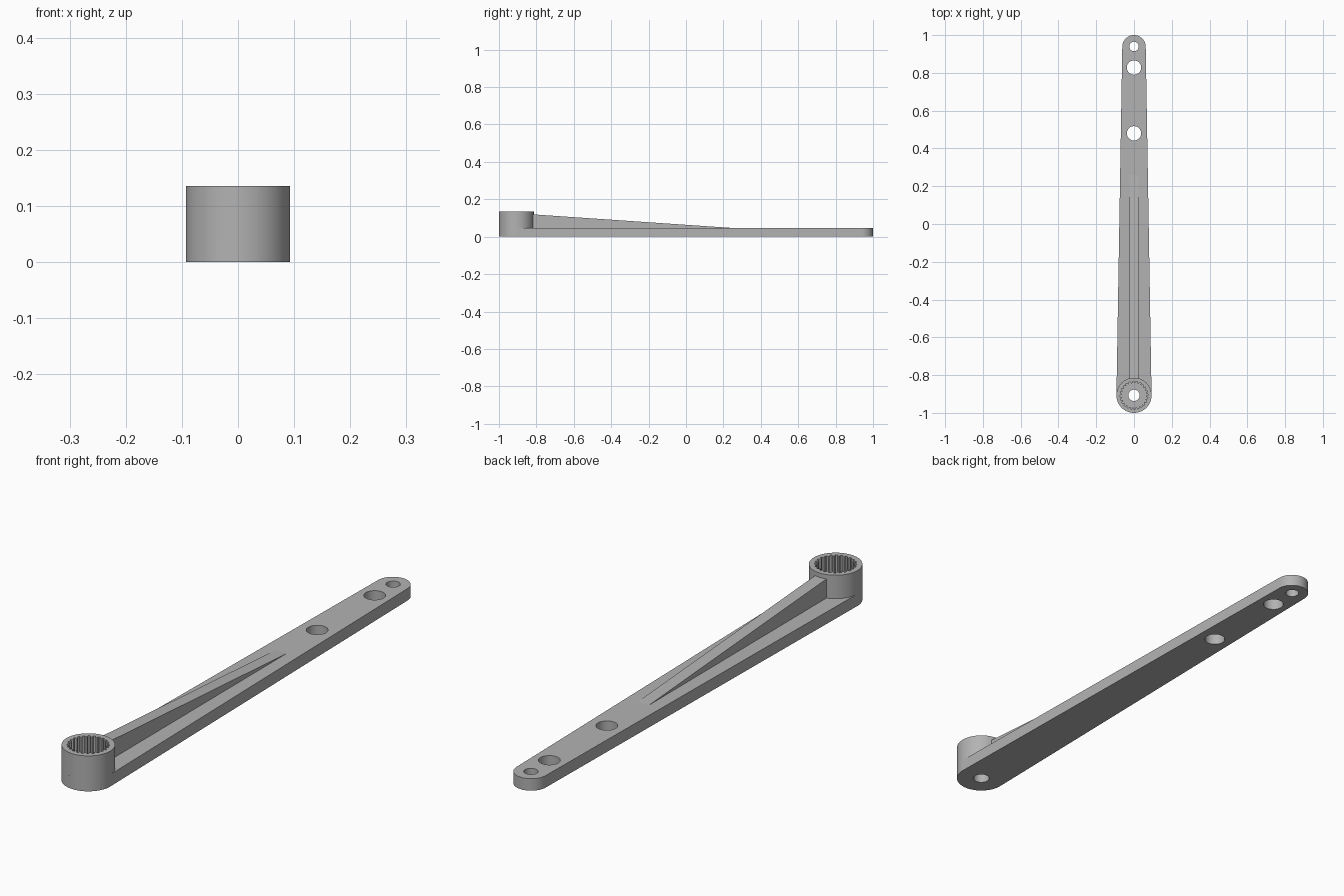
import bpy
import bmesh
from math import sin, cos, pi, asin

cube = bpy.data.objects.get("Cube")
if cube:
    bpy.data.objects.remove(cube, do_unlink=True)

HUB_Y, HUB_R, HUB_TOP = -0.907, 0.093, 0.136
TIP_Y, TIP_R = 0.938, 0.062
PLATE_TOP = 0.046

grey = bpy.data.materials.new("plain grey")
grey.use_nodes = True
colour = (0.45, 0.45, 0.45, 1)
grey.diffuse_color = colour
grey.node_tree.nodes["Principled BSDF"].inputs["Base Color"].default_value = colour


def arc(y, r, start=0, end=2 * pi, n=48, closed=True):
    steps = n if closed else n - 1
    return [(r * cos(start + (end - start) * i / steps),
             y + r * sin(start + (end - start) * i / steps)) for i in range(n)]


def finish(name, mesh):
    mesh.name = name
    mesh.materials.clear()
    mesh.materials.append(grey)
    obj = bpy.data.objects.new(name, mesh)
    bpy.context.collection.objects.link(obj)
    bpy.ops.object.select_all(action='DESELECT')
    obj.select_set(True)
    bpy.context.view_layer.objects.active = obj
    bpy.ops.object.shade_smooth_by_angle(angle=0.5)
    return obj


def extrude_outline(name, loops, z0, z1):
    """Solid from an outer loop and any hole loops."""
    curve = bpy.data.curves.new(name + "_outline", 'CURVE')
    curve.dimensions = '2D'
    curve.fill_mode = 'BOTH'
    curve.extrude = (z1 - z0) / 2
    for loop in loops:
        spline = curve.splines.new('POLY')
        spline.points.add(len(loop) - 1)
        for point, (x, y) in zip(spline.points, loop):
            point.co = (x, y, 0, 1)
        spline.use_cyclic_u = True
    helper = bpy.data.objects.new(name + "_outline", curve)
    bpy.context.collection.objects.link(helper)
    graph = bpy.context.evaluated_depsgraph_get()
    mesh = bpy.data.meshes.new_from_object(helper.evaluated_get(graph))
    bpy.data.objects.remove(helper, do_unlink=True)
    bm = bmesh.new()
    bm.from_mesh(mesh)
    bmesh.ops.remove_doubles(bm, verts=bm.verts, dist=1e-5)
    bmesh.ops.translate(bm, verts=bm.verts, vec=(0, 0, (z0 + z1) / 2))
    bmesh.ops.recalc_face_normals(bm, faces=bm.faces)
    bm.to_mesh(mesh)
    bm.free()
    return finish(name, mesh)


# Tapered arm plate with rounded ends and through holes
lean = asin((HUB_R - TIP_R) / (TIP_Y - HUB_Y))
outline = (arc(TIP_Y, TIP_R, lean, pi - lean, 32, False)
           + arc(HUB_Y, HUB_R, pi - lean, 2 * pi + lean, 40, False))
holes = [(HUB_Y, 0.03), (0.48, 0.038), (0.828, 0.038), (0.94, 0.025)]
extrude_outline("arm_plate", [outline] + [arc(y, r) for y, r in holes], 0, PLATE_TOP)

# Hub ring with a toothed socket
TEETH = 24
socket = []
for i in range(TEETH):
    for step, r in ((0, 0.074), (0.4, 0.074), (0.55, 0.065), (0.85, 0.065)):
        a = 2 * pi * (i + step) / TEETH
        socket.append((r * cos(a), HUB_Y + r * sin(a)))
extrude_outline("hub", [arc(HUB_Y, HUB_R, n=72), socket], PLATE_TOP, HUB_TOP)

# Wedge rib sloping from the hub down to the plate
bm = bmesh.new()
profile = [(HUB_Y + 0.08, 0.03), (0.26, 0.03), (0.26, PLATE_TOP), (HUB_Y + 0.08, 0.12)]
face = bm.faces.new([bm.verts.new((-0.024, y, z)) for y, z in profile])
side = bmesh.ops.extrude_face_region(bm, geom=[face])
bmesh.ops.translate(bm, vec=(0.048, 0, 0),
                    verts=[v for v in side["geom"] if isinstance(v, bmesh.types.BMVert)])
bmesh.ops.recalc_face_normals(bm, faces=bm.faces)
rib = bpy.data.meshes.new("rib")
bm.to_mesh(rib)
bm.free()
finish("rib", rib)
